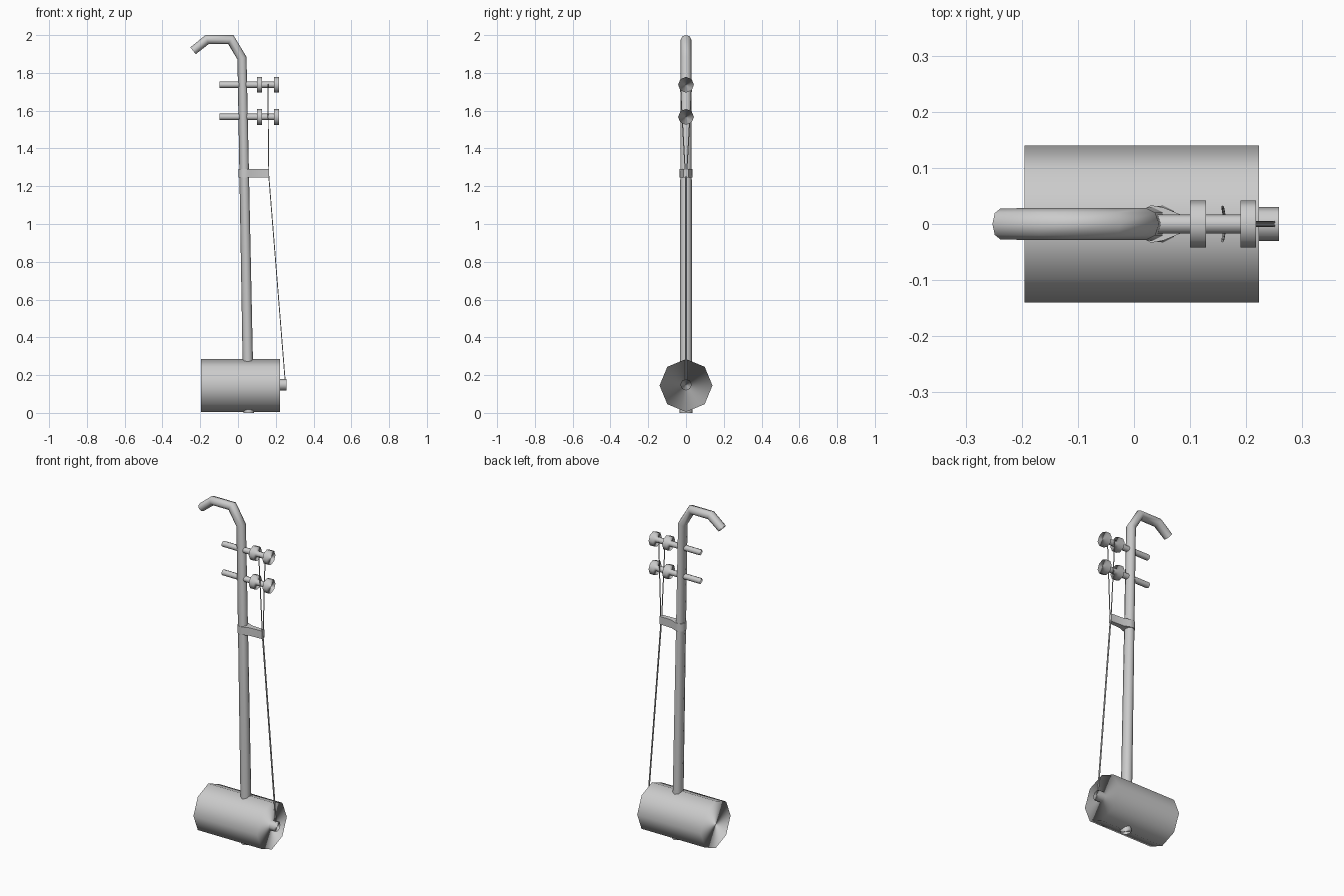
import bpy, bmesh, math
from mathutils import Vector

if "Cube" in bpy.data.objects:
    bpy.data.objects.remove(bpy.data.objects["Cube"], do_unlink=True)

grey = bpy.data.materials.new("plain grey")
grey.use_nodes = True
COLOUR = (0.6, 0.6, 0.6, 1)
grey.diffuse_color = COLOUR
grey.node_tree.nodes["Principled BSDF"].inputs["Base Color"].default_value = COLOUR


def finish(name, bm):
    bmesh.ops.recalc_face_normals(bm, faces=bm.faces)
    mesh = bpy.data.meshes.new(name)
    for f in bm.faces:
        f.smooth = True
    bm.to_mesh(mesh)
    bm.free()
    mesh.materials.append(grey)
    obj = bpy.data.objects.new(name, mesh)
    bpy.context.collection.objects.link(obj)
    return obj


def tube(name, path, radii, sides=8, depth=1.0):
    """Capped tube with mitred bends; depth stretches it along y."""
    pts = [Vector(p) for p in path]
    dirs = [(b - a).normalized() for a, b in zip(pts, pts[1:])]
    bm = bmesh.new()
    rings, normals = [], []
    for i, (p, r) in enumerate(zip(pts, radii)):
        before, after = dirs[max(i - 1, 0)], dirs[min(i, len(dirs) - 1)]
        t = (before + after).normalized()
        mitre = 1 / t.dot(after)
        side = Vector((0, 1, 0))
        side = (side - t * side.dot(t)).normalized()
        up = side.cross(t)
        ring = []
        for k in range(sides):
            a = math.tau * k / sides
            ring.append(bm.verts.new(p + r * (side * math.cos(a) * depth + up * math.sin(a) * mitre)))
            normals.append(side * math.cos(a) + up * math.sin(a))
        rings.append(ring)
    for lo, hi in zip(rings, rings[1:]):
        for k in range(sides):
            j = (k + 1) % sides
            bm.faces.new((lo[k], lo[j], hi[j], hi[k]))
    bm.faces.new(rings[0])
    bm.faces.new(rings[-1])
    obj = finish(name, bm)
    # Round shading that carries over the end caps
    obj.data.normals_split_custom_set_from_vertices(normals)
    return obj


def barrel(name, x0, x1, z, r):
    return tube(name, [(x0, 0, z), (x1, 0, z)], [r, r])


# Sound box and the string stud on its end
barrel("sound_box", -0.195, 0.223, 0.145, 0.14)
barrel("string_stud", 0.215, 0.258, 0.149, 0.03)

# Neck through the box, ending in the bent head
tube("neck",
     [(0.057, 0, 0), (0.021, 0, 1.878), (-0.038, 0, 1.976), (-0.164, 0, 1.976), (-0.238, 0, 1.917)],
     [0.028, 0.024, 0.024, 0.024, 0.023], depth=1.2)

# Tuning pegs, each a rod with two knobs
for label, z in (("upper", 1.737), ("lower", 1.567)):
    barrel(label + "_peg_rod", -0.097, 0.2, z, 0.017)
    barrel(label + "_peg_inner_knob", 0.1, 0.128, z, 0.042)
    barrel(label + "_peg_outer_knob", 0.19, 0.217, z, 0.042)

# String holder: a collar round the neck tapering to an arm
bm = bmesh.new()
outline = [(0.165, -0.012), (0.165, 0.012), (0.085, 0.016)]
for k in range(7):
    a = math.radians(60 + 40 * k)
    outline.append((0.036 + 0.033 * math.cos(a), 0.034 * math.sin(a)))
outline.append((0.085, -0.016))
base = bm.faces.new([bm.verts.new((x, y, 1.245)) for x, y in outline])
top = bmesh.ops.extrude_face_region(bm, geom=[base])["geom"]
bmesh.ops.translate(bm, vec=(0, 0, 0.047), verts=[v for v in top if isinstance(v, bmesh.types.BMVert)])
holder = finish("string_holder", bm)
holder.data.set_sharp_from_angle(angle=math.radians(50))

# Pair of strings, drawn together at the holder
for label, s in (("front", -1), ("back", 1)):
    tube(label + "_string",
         [(0.158, s * 0.03, 1.74), (0.163, s * 0.003, 1.255), (0.25, s * 0.003, 0.165)],
         [0.0027] * 3, sides=6)
